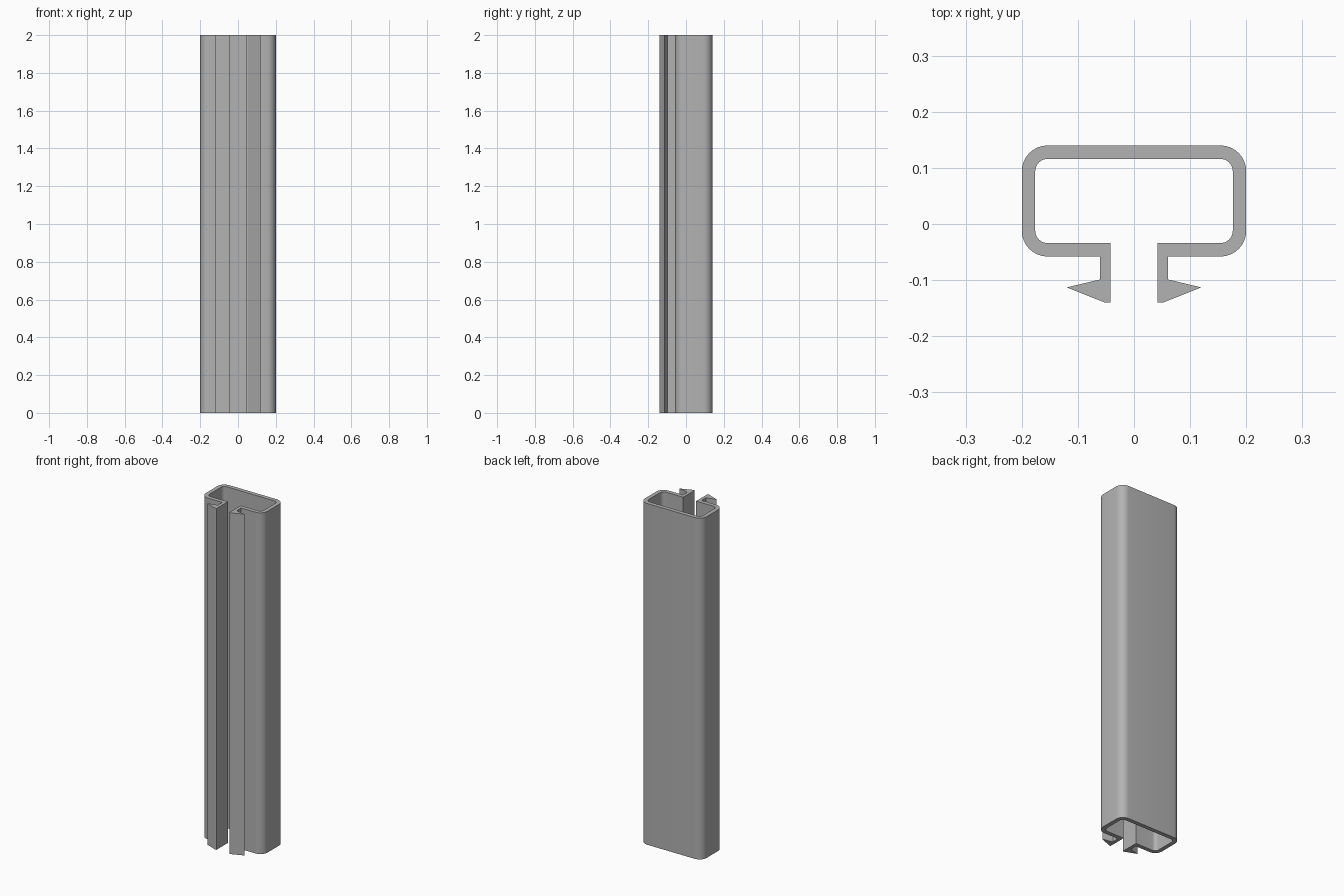
import bpy
import bmesh
from math import cos, sin, radians
from mathutils import Vector

HEIGHT = 2.0
BACK, FRONT, SIDE, WALL = 0.14, -0.058, 0.2, 0.024
OUTER_R, INNER_R = 0.046, 0.022
STEPS = 8

cube = bpy.data.objects.get("Cube")
if cube:
    bpy.data.objects.remove(cube, do_unlink=True)

grey = bpy.data.materials.new("grey metal")
grey.use_nodes = True
colour = (0.45, 0.45, 0.45, 1)
grey.diffuse_color = colour
grey.node_tree.nodes["Principled BSDF"].inputs["Base Color"].default_value = colour


def corner(x, y, radius, start, end):
    """Points of a rounded corner, swept between two angles."""
    angles = [radians(start + (end - start) * i / STEPS) for i in range(STEPS + 1)]
    return [(x + radius * cos(a), y + radius * sin(a)) for a in angles]


# Half of the cross-section: outer wall, barbed lip, then inner wall
cx, back_y, front_y = SIDE - OUTER_R, BACK - OUTER_R, FRONT + OUTER_R
half = corner(cx, back_y, OUTER_R, 90, 0)
half += corner(cx, front_y, OUTER_R, 0, -90)
half += [(0.061, FRONT), (0.061, -0.099), (0.12, -0.113),
         (0.052, -0.14), (0.042, -0.14), (0.042, FRONT + WALL)]
half += corner(cx, front_y, INNER_R, -90, 0)
half += corner(cx, back_y, INNER_R, 0, 90)
profile = half + [(-x, y) for x, y in reversed(half)]

# Extrude the closed section to full height
bm = bmesh.new()
base = bm.faces.new([bm.verts.new((x, y, 0)) for x, y in profile])
extruded = bmesh.ops.extrude_face_region(bm, geom=[base], use_keep_orig=True)
top = [v for v in extruded["geom"] if isinstance(v, bmesh.types.BMVert)]
bmesh.ops.translate(bm, verts=top, vec=Vector((0, 0, HEIGHT)))
bmesh.ops.recalc_face_normals(bm, faces=bm.faces[:])

mesh = bpy.data.meshes.new("slotted_channel")
bm.to_mesh(mesh)
bm.free()
mesh.materials.append(grey)
channel = bpy.data.objects.new("slotted_channel", mesh)
bpy.context.collection.objects.link(channel)

# Smooth the rounded corners and keep the barbs and ends crisp
bpy.ops.object.select_all(action="DESELECT")
channel.select_set(True)
bpy.context.view_layer.objects.active = channel
bpy.ops.object.shade_smooth_by_angle(angle=radians(15))
